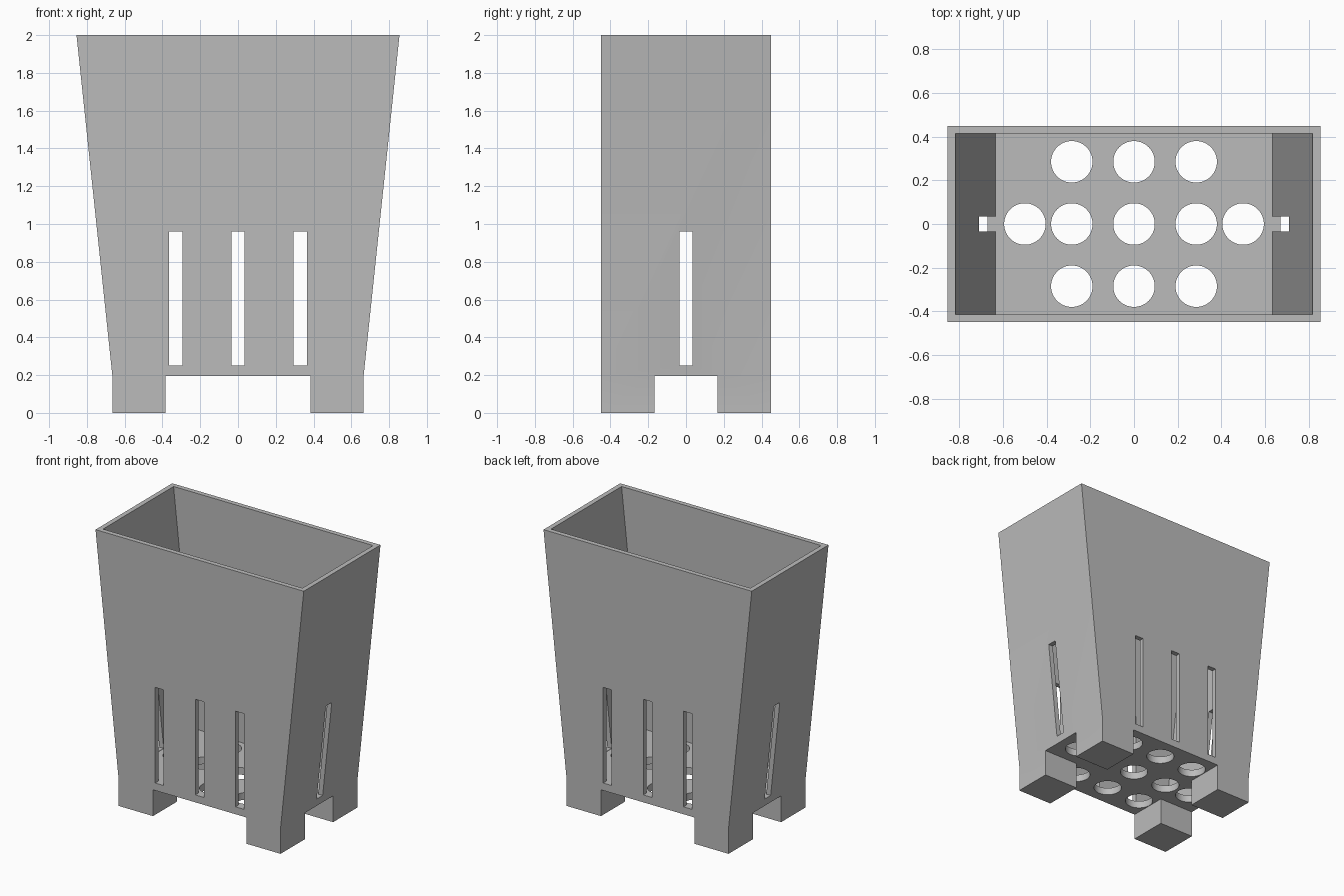
import bpy
import bmesh
from mathutils import Matrix, Vector

cube = bpy.data.objects.get("Cube")
if cube:
    bpy.data.objects.remove(cube, do_unlink=True)

HEIGHT, FOOT, FLOOR = 2.0, 0.195, 0.248
HALF_DEPTH, WALL = 0.45, 0.036
BASE_HALF, TOP_HALF = 0.665, 0.855


def half_width(z):
    """Outer half width of the tapered shell at height z."""
    return BASE_HALF + (TOP_HALF - BASE_HALF) * (z - FOOT) / (HEIGHT - FOOT)


def add_object(name, bm):
    bmesh.ops.recalc_face_normals(bm, faces=bm.faces)
    mesh = bpy.data.meshes.new(name)
    bm.to_mesh(mesh)
    bm.free()
    obj = bpy.data.objects.new(name, mesh)
    bpy.context.collection.objects.link(obj)
    return obj


def prism(name, right_side, half_depth):
    """Extrude a profile, mirrored in x, along y."""
    outline = right_side + [(-x, z) for x, z in reversed(right_side)]
    bm = bmesh.new()
    face = bm.faces.new([bm.verts.new((x, -half_depth, z)) for x, z in outline])
    result = bmesh.ops.extrude_face_region(bm, geom=[face])
    moved = [v for v in result["geom"] if isinstance(v, bmesh.types.BMVert)]
    bmesh.ops.translate(bm, verts=moved, vec=(0, 2 * half_depth, 0))
    return add_object(name, bm)


def boxes(name, centres, size):
    bm = bmesh.new()
    for c in centres:
        matrix = Matrix.Translation(c) @ Matrix.Diagonal(Vector(size).to_4d())
        bmesh.ops.create_cube(bm, size=1, matrix=matrix)
    return add_object(name, bm)


def cylinders(name, centres, radius, depth):
    bm = bmesh.new()
    for c in centres:
        bmesh.ops.create_cone(bm, cap_ends=True, segments=64, radius1=radius,
                              radius2=radius, depth=depth,
                              matrix=Matrix.Translation(c))
    return add_object(name, bm)


# Tapered outer body, straight around the feet
body = prism("tapered_basket",
             [(BASE_HALF, 0), (BASE_HALF, FOOT), (TOP_HALF, HEIGHT)], HALF_DEPTH)

# Inner cavity, open at the top
rim = HEIGHT + 0.1
cavity = prism("cavity_cutter",
               [(half_width(FLOOR) - WALL, FLOOR), (half_width(rim) - WALL, rim)],
               HALF_DEPTH - WALL)

# Gaps between the four corner feet
gap_z = FOOT - 0.5
front_gap = boxes("front_gap_cutter", [(0, 0, gap_z)], (0.766, 2, 1))
side_gap = boxes("side_gap_cutter", [(0, 0, gap_z)], (2, 0.332, 1))

# Vertical wall slots
slot_z, slot_height, slot_width = 0.605, 0.71, 0.07
front_slots = boxes("front_slot_cutter", [(x, 0, slot_z) for x in (-0.33, 0, 0.33)],
                    (slot_width, 2, slot_height))
side_slots = boxes("side_slot_cutter", [(0, 0, slot_z)],
                   (3, slot_width, slot_height))

# Round drain holes in the floor
pitch = 0.285
centres = [(i * pitch, j * pitch, FLOOR) for i in (-1, 0, 1) for j in (-1, 0, 1)]
centres += [(-0.5, 0, FLOOR), (0.5, 0, FLOOR)]
holes = cylinders("drain_hole_cutter", centres, 0.095, 0.3)

# Cut everything out of the body
cutters = [cavity, front_gap, side_gap, front_slots, side_slots, holes]
for cutter in cutters:
    cutter.hide_render = True
    mod = body.modifiers.new(cutter.name, "BOOLEAN")
    mod.operation = "DIFFERENCE"
    mod.solver = "EXACT"
    mod.object = cutter
bpy.context.view_layer.update()
evaluated = body.evaluated_get(bpy.context.evaluated_depsgraph_get())
cut_mesh = bpy.data.meshes.new_from_object(evaluated)
body.modifiers.clear()
body.data = cut_mesh
for cutter in cutters:
    bpy.data.objects.remove(cutter, do_unlink=True)

# Single plain material
grey = bpy.data.materials.new("light_grey")
grey.use_nodes = True
colour = (0.5, 0.5, 0.5, 1)
grey.diffuse_color = colour
grey.node_tree.nodes["Principled BSDF"].inputs["Base Color"].default_value = colour
body.data.materials.clear()
body.data.materials.append(grey)

# Smooth hole walls with crisp edges
bpy.ops.object.select_all(action="DESELECT")
body.select_set(True)
bpy.context.view_layer.objects.active = body
bpy.ops.object.shade_smooth_by_angle()
